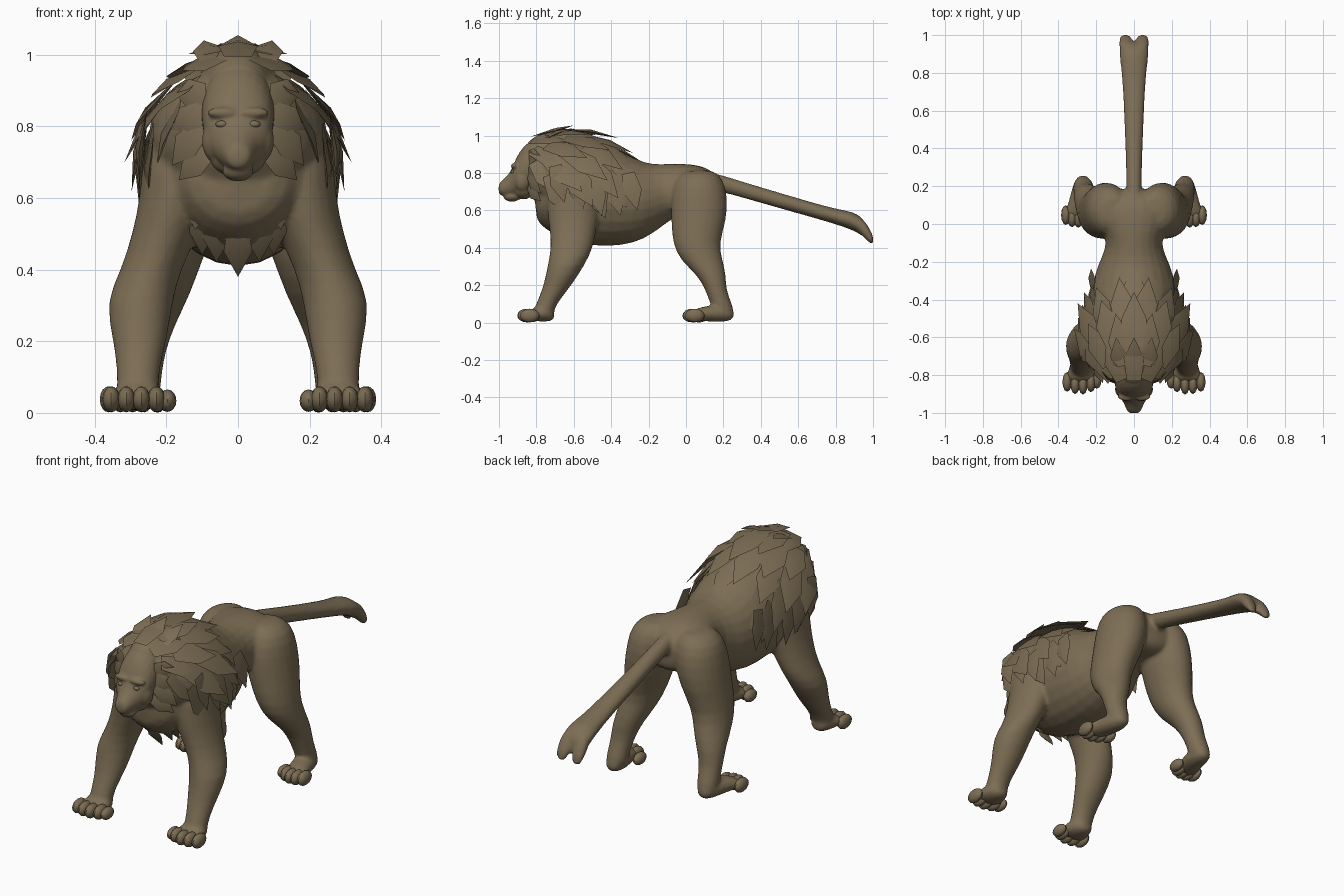
import bpy, bmesh, math
from mathutils import Vector, Matrix

default_cube = bpy.data.objects.get("Cube")
if default_cube:
    bpy.data.objects.remove(default_cube, do_unlink=True)

# One fur colour for the whole animal
fur = bpy.data.materials.new("brown_fur")
fur.use_nodes = True
FUR_COLOUR = (0.205, 0.155, 0.09, 1)
fur.diffuse_color = FUR_COLOUR
fur.node_tree.nodes["Principled BSDF"].inputs["Base Color"].default_value = FUR_COLOUR


def finish(name, bm, mirror=False, voxel=0, angle=40):
    """Turn a bmesh into a named object, optionally mirrored or fused into one skin."""
    bmesh.ops.recalc_face_normals(bm, faces=bm.faces)
    mesh = bpy.data.meshes.new(name)
    bm.to_mesh(mesh)
    bm.free()
    mesh.materials.append(fur)
    obj = bpy.data.objects.new(name, mesh)
    bpy.context.scene.collection.objects.link(obj)
    if mirror:
        obj.modifiers.new("Mirror", 'MIRROR').use_mirror_merge = False
    if voxel:
        round_off = obj.modifiers.new("Subdivision", 'SUBSURF')
        round_off.levels = round_off.render_levels = 1
        fuse = obj.modifiers.new("Fuse", 'REMESH')
        fuse.mode = 'VOXEL'
        fuse.voxel_size = voxel
        fuse.use_smooth_shade = True
        soften = obj.modifiers.new("Soften", 'SMOOTH')
        soften.iterations = 3
    else:
        bpy.ops.object.select_all(action='DESELECT')
        obj.select_set(True)
        bpy.context.view_layer.objects.active = obj
        bpy.ops.object.shade_smooth_by_angle(angle=math.radians(angle))
    return obj


def add_loft(bm, rings, axis, pair=False, sides=12):
    """Skin elliptical rings (x, y, z, radius_x, other_radius) along an axis."""
    for flip in (1, -1) if pair else (1,):
        loops = []
        for x, y, z, rx, r2 in rings:
            loop = []
            for i in range(sides):
                a = math.tau * i / sides
                u, v = rx * 1.05 * math.cos(a), r2 * 1.05 * math.sin(a)
                offset = (u, 0, v) if axis == 'Y' else (u, v, 0)
                loop.append(bm.verts.new(Vector((x * flip, y, z)) + Vector(offset)))
            loops.append(loop)
        for low, high in zip(loops, loops[1:]):
            for i in range(sides):
                j = (i + 1) % sides
                bm.faces.new((low[i], low[j], high[j], high[i]))
        bm.faces.new(loops[0])
        bm.faces.new(loops[-1])


def add_blob(bm, centre, radii, pair=True):
    """An ellipsoid, or a left and right pair of them."""
    x, y, z = centre
    for flip in (1, -1) if pair else (1,):
        matrix = Matrix.Translation((x * flip, y, z)) @ Matrix.Diagonal((*radii, 1))
        bmesh.ops.create_uvsphere(bm, u_segments=12, v_segments=8, radius=1.04, matrix=matrix)


def add_lock(bm, base, tip, width, out):
    """A thin ridged leaf of hair from base to a pointed tip."""
    base, tip, out = Vector(base), Vector(tip), Vector(out).normalized()
    along = tip - base
    side = along.cross(out).normalized() * width / 2
    middle = base + along * 0.5 + out * 0.01
    rim = [base - side * 0.7, middle - side, tip, middle + side, base + side * 0.7]
    rim = [bm.verts.new(p) for p in rim]
    ridge = bm.verts.new(middle + out * 0.012)
    under = bm.verts.new(middle - out * 0.01)
    for a, b in zip(rim, rim[1:] + rim[:1]):
        bm.faces.new((a, b, ridge))
        bm.faces.new((b, a, under))


def build_toes(name, x_start, front, spacing, thumb):
    """Four rounded toes in a shallow arc, and a thumb on the inner side."""
    toes = bmesh.new()
    for i in range(4):
        back = 0.012 * abs(i - 1.4)
        add_blob(toes, (x_start + i * spacing, front + 0.05 + back, 0.038), (0.024, 0.05, 0.035))
    add_blob(toes, thumb, (0.024, 0.045, 0.03))
    finish(name, toes)


body = bmesh.new()

# Torso from chest to rump, then the heavy mane and its crest: y, z, rx, rz
torso = [(-.81, .64, .10, .09), (-.75, .67, .18, .17), (-.65, .69, .23, .25),
         (-.50, .685, .235, .275), (-.35, .665, .225, .255), (-.22, .645, .195, .20),
         (-.12, .685, .14, .162), (-.04, .715, .16, .135), (.05, .72, .20, .125),
         (.12, .705, .20, .12), (.17, .69, .14, .09), (.19, .69, .06, .05)]
mane = [(-.86, .82, .08, .10), (-.81, .80, .16, .155), (-.72, .77, .235, .20),
        (-.61, .76, .258, .215), (-.50, .75, .24, .213), (-.38, .73, .215, .19),
        (-.25, .69, .18, .155)]
crest = [(-.87, .88, .06, .065), (-.81, .90, .085, .10), (-.72, .91, .105, .118),
         (-.62, .90, .115, .135), (-.50, .88, .12, .13), (-.36, .825, .12, .105),
         (-.22, .755, .10, .09)]
for section in (torso, mane, crest):
    add_loft(body, [(0, *ring) for ring in section], 'Y')

# Front legs and paws
add_loft(body, [(.15, -.60, .84, .06, .07), (.165, -.60, .74, .10, .14),
                (.172, -.60, .60, .10, .145), (.203, -.605, .50, .092, .122),
                (.243, -.608, .40, .082, .112), (.278, -.64, .31, .094, .098),
                (.273, -.685, .20, .074, .074), (.28, -.742, .11, .056, .054),
                (.28, -.765, .05, .06, .055), (.28, -.765, .01, .055, .05)], 'Z', True)
add_loft(body, [(.28, -.70, .045, .03, .03), (.28, -.74, .052, .06, .048),
                (.28, -.80, .048, .075, .04), (.285, -.84, .038, .075, .026)], 'Y', True)

# Hind legs and paws
add_loft(body, [(.11, .07, .82, .06, .07), (.13, .07, .775, .11, .125),
                (.14, .07, .68, .122, .152), (.165, .07, .55, .115, .148),
                (.20, .05, .42, .097, .122), (.22, .085, .33, .086, .112),
                (.247, .14, .25, .072, .074), (.262, .16, .17, .058, .054),
                (.268, .193, .09, .052, .058), (.27, .205, .03, .054, .056)], 'Z', True)
add_loft(body, [(.27, .262, .045, .028, .028), (.272, .20, .05, .055, .048),
                (.285, .12, .049, .058, .042), (.305, .06, .044, .062, .034),
                (.315, .03, .036, .055, .024)], 'Y', True)

# Tail, flaring into a notched tip
add_loft(body, [(0, .10, .765, .045, .05), (0, .20, .742, .039, .044), (0, .35, .697, .043, .042),
                (0, .50, .653, .049, .041), (0, .65, .61, .055, .04), (0, .80, .567, .064, .04),
                (0, .90, .543, .078, .05), (0, .945, .51, .076, .048),
                (0, .97, .48, .055, .034)], 'Y')
add_loft(body, [(.03, .90, .54, .038, .035), (.042, .945, .51, .038, .048),
                (.044, .98, .468, .034, .04), (.046, 1.003, .435, .022, .026)], 'Y', True)
finish("body", body, voxel=.01)

build_toes("front_toes", .228, -.905, .042, (.197, -.825, .034))
build_toes("hind_toes", .262, -.022, .033, (.225, .07, .032))

# Head tapering into the muzzle, with jaw, nose, brows and cheeks
face = bmesh.new()
head = [(-.70, .85, .10, .13), (-.78, .85, .105, .14), (-.84, .835, .102, .137),
        (-.89, .80, .096, .117), (-.918, .768, .078, .088), (-.937, .74, .058, .067),
        (-.967, .724, .046, .05), (-.99, .718, .037, .037), (-1.003, .715, .024, .024)]
add_loft(face, [(0, *ring) for ring in head], 'Y')
add_blob(face, (0, -.93, .675), (.045, .048, .028), False)
add_blob(face, (0, -.87, .71), (.08, .06, .05), False)
add_blob(face, (0, -.985, .735), (.03, .016, .016), False)
add_blob(face, (.04, -.915, .838), (.048, .022, .016))
add_blob(face, (.062, -.875, .76), (.04, .045, .06))
finish("head", face, voxel=.007)

eyes = bmesh.new()
add_blob(eyes, (.045, -.925, .806), (.017, .012, .01))
finish("eyes", eyes)

# Overlapping rows of mane locks: y, centre z, radius x, radius z, crest height, length
rows = [(-.79, .80, .17, .165, .03, .20), (-.71, .77, .235, .20, .05, .24),
        (-.61, .76, .258, .217, .055, .25), (-.51, .75, .24, .215, .045, .23),
        (-.41, .73, .22, .195, .03, .20)]
locks = bmesh.new()
for row, (y, zc, rx, rz, ridge, length) in enumerate(rows):
    count = 4
    for i in range(count):
        a = math.radians(105) * (i + 0.5 * (row % 2)) / count
        s, c = math.sin(a), math.cos(a)
        out = Vector((s / rx, 0, c / rz)).normalized()
        down = Vector((c * rx, 0, -s * rz)).normalized()
        base = Vector((rx * s, y, zc + rz * c + ridge * max(c, 0) ** 6))
        flow = down * s * 0.8 + Vector((0, 0.35 + 0.65 * max(c, 0), 0))
        lift = s * s * (0.14 - 0.05 * row) + c * (0.2 - 0.19 * row)
        tip = base + (flow.normalized() + out * lift) * length * (1 - 0.12 * (i % 2))
        add_lock(locks, base - flow * 0.04, tip, length * 0.55, out)
finish("mane_locks", locks, True)

# Raised tufts on the crown
tufts = bmesh.new()
for x, z in ((0, 1.055), (.095, 1.04), (.125, .97)):
    add_lock(tufts, (x * 0.7, -.78, z - .07), (x, -.60, z), .09, (x, -.2, 1))
finish("crown_tufts", tufts, True)

# Cheek ruff framing the face
ruff = bmesh.new()
for x, z, drop in ((.09, .89, .0), (.10, .84, .05), (.10, .80, .11), (.08, .74, .09)):
    add_lock(ruff, (x, -.84, z), (x + .085, -.775, z - drop), .085, (.6, -1, 0))
finish("cheek_ruff", ruff, True)

# Locks over the chest, belly and flanks
fringe = bmesh.new()
for x, y, tip_z in ((.05, -.775, .53), (.12, -.755, .51), (.18, -.73, .50)):
    add_lock(fringe, (x * .9, y, tip_z + .15), (x, y + .04, tip_z), .085, (x, -.5, 0))
for x, z in ((0, .38), (.06, .42), (.10, .44)):
    add_lock(fringe, (x, -.74, z + .15), (x, -.64, z), .08, (x, -1, -.5))
for y, tip_z in ((-.70, .64), (-.60, .60), (-.50, .57), (-.40, .57), (-.31, .60)):
    x = .23 + .045 * (y < -.45)
    add_lock(fringe, (x - .02, y, tip_z + .20), (x, y + .05, tip_z), .10, (1, 0, .2))
finish("chest_and_flank_locks", fringe, True)
